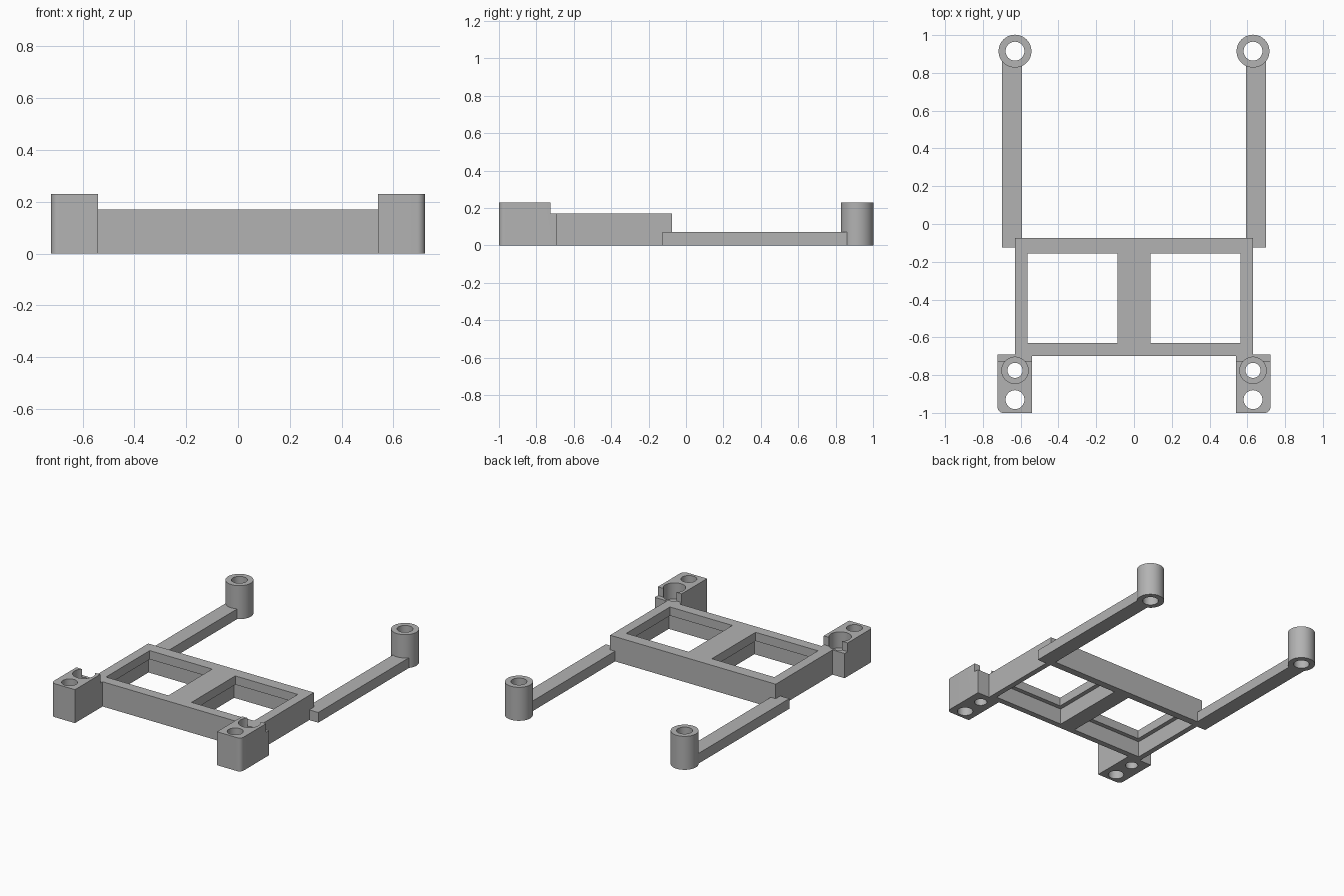
import bpy
import bmesh
import math
from mathutils import Matrix, Vector

old = bpy.data.objects.get("Cube")
if old:
    bpy.data.objects.remove(old, do_unlink=True)

grey = bpy.data.materials.new("plain grey")
grey.use_nodes = True
grey.diffuse_color = (0.45, 0.45, 0.45, 1)
grey.node_tree.nodes["Principled BSDF"].inputs["Base Color"].default_value = grey.diffuse_color

HEIGHT, FRAME_TOP = 0.23, 0.17


def make(name, bm):
    mesh = bpy.data.meshes.new(name)
    bm.to_mesh(mesh)
    bm.free()
    mesh.materials.append(grey)
    obj = bpy.data.objects.new(name, mesh)
    bpy.context.collection.objects.link(obj)
    return obj


def box(name, low, high, round_edge=None):
    """Box between two corners; round_edge picks vertical edges to round by their x, y."""
    low, high = Vector(low), Vector(high)
    bm = bmesh.new()
    bmesh.ops.create_cube(bm, size=1)
    for v in bm.verts:
        v.co = (low + high) / 2 + v.co * (high - low)
    if round_edge:
        edges = [e for e in bm.edges
                 if all((v.co.xy - Vector(round_edge)).length < 0.001 for v in e.verts)]
        bmesh.ops.bevel(bm, geom=edges, offset=0.03, segments=8, profile=0.5, affect='EDGES')
    return make(name, bm)


def cylinder(name, x, y, radius, bottom, top):
    bm = bmesh.new()
    bmesh.ops.create_cone(bm, cap_ends=True, segments=48, radius1=radius, radius2=radius,
                          depth=top - bottom,
                          matrix=Matrix.Translation((x, y, (top + bottom) / 2)))
    return make(name, bm)


def activate(obj):
    bpy.ops.object.select_all(action='DESELECT')
    obj.select_set(True)
    bpy.context.view_layer.objects.active = obj


def combine(obj, tools, operation='DIFFERENCE'):
    activate(obj)
    for tool in tools:
        mod = obj.modifiers.new("cut", 'BOOLEAN')
        mod.operation = operation
        mod.solver = 'EXACT'
        mod.object = tool
        bpy.ops.object.modifier_apply(modifier=mod.name)
        bpy.data.objects.remove(tool, do_unlink=True)


def smooth(obj):
    activate(obj)
    bpy.ops.object.shade_smooth_by_angle(angle=math.radians(30))


# Central frame: two windows, each wider below an inner ledge
frame = box("central_frame", (-0.63, -0.70, 0), (0.63, -0.075, FRAME_TOP))
cutters = []
for s in (-1, 1):
    for grow, bottom, top in ((0, -0.1, 0.3), (0.03, -0.1, 0.11)):
        xs = sorted((s * (0.088 - grow), s * (0.563 + grow)))
        cutters.append(box("window_cutter", (xs[0], -0.63 - grow, bottom),
                           (xs[1], -0.155 + grow, top)))
combine(frame, cutters)

for s, side in ((1, "left"), (-1, "right")):
    x = s * 0.63

    # Rear arm
    xs = sorted((s * 0.592, s * 0.698))
    arm = box(side + "_rear_arm", (xs[0], -0.125, 0), (xs[1], 0.88, 0.07))
    combine(arm, [cylinder("arm_hole_cutter", x, 0.915, 0.06, -0.1, 0.3)])

    # Hollow rear post
    post = cylinder(side + "_rear_post", x, 0.915, 0.087, 0, HEIGHT)
    combine(post, [cylinder("post_hole_cutter", x, 0.915, 0.05, -0.1, 0.3)])
    smooth(post)

    # Front mounting block with low rear step, through holes and counterbore
    xs = sorted((s * 0.54, s * 0.722))
    block = box(side + "_front_block", (xs[0], -1, 0), (xs[1], -0.692, HEIGHT),
                round_edge=(s * 0.722, -1))
    combine(block, [
        box("step_cutter", (xs[0] - 0.1, -0.725, FRAME_TOP), (xs[1] + 0.1, -0.6, 0.3)),
        cylinder("bolt_hole_cutter", x, -0.775, 0.04, -0.1, 0.3),
        cylinder("counterbore_cutter", x, -0.775, 0.07, 0.12, 0.3),
        cylinder("front_hole_cutter", x, -0.93, 0.05, -0.1, 0.3),
    ])
    smooth(block)
